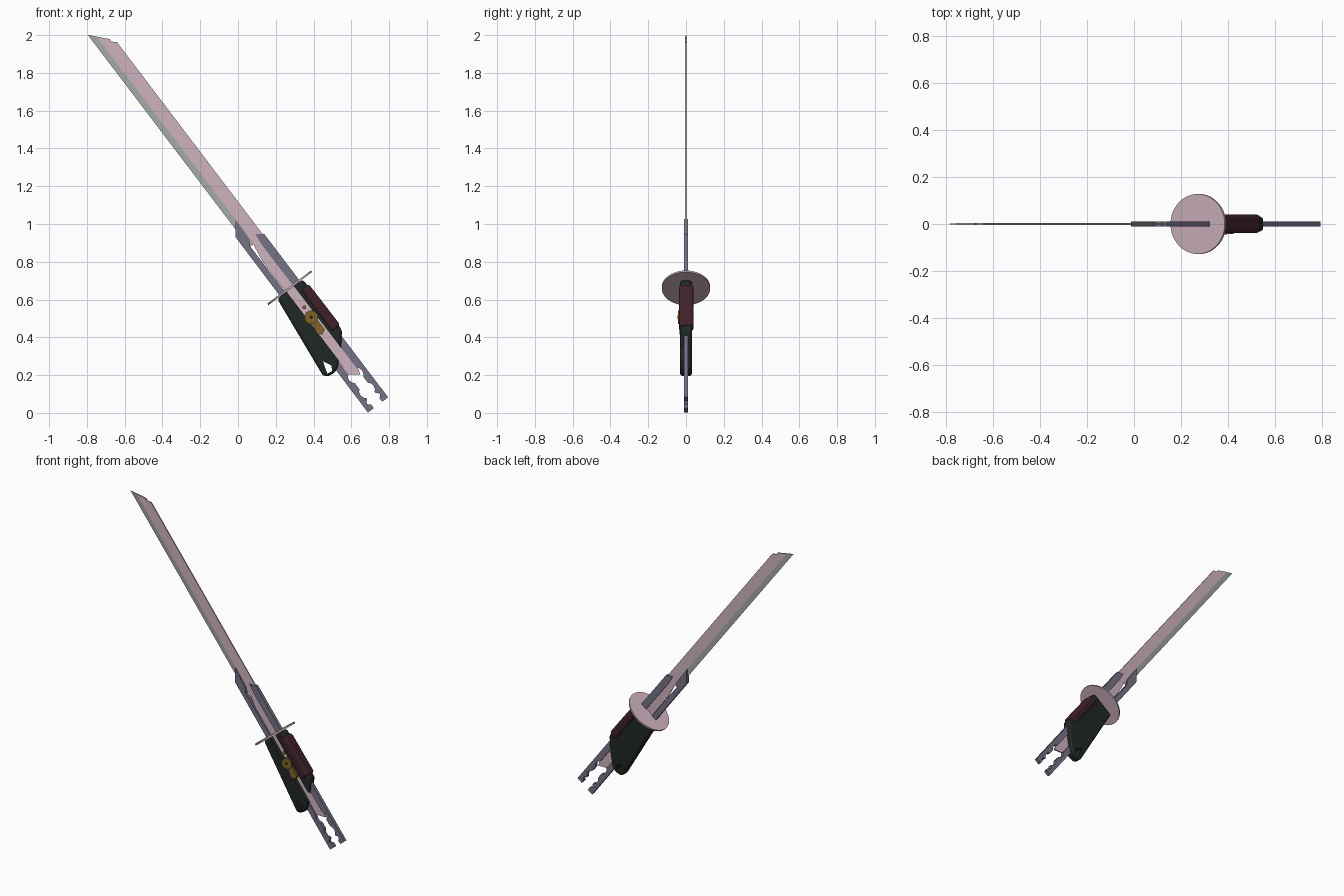
import bpy, bmesh, math
from mathutils import Matrix, Vector

if "Cube" in bpy.data.objects:
    bpy.data.objects.remove(bpy.data.objects["Cube"])

# Sword frame: local x runs across the blade, local z towards the tip, origin at the guard
V = Vector((0.796, 0, 0.605)).normalized()
U = Vector((-V.z, 0, V.x))
FRAME = Matrix(((V.x, 0, U.x, 0.274), (0, 1, 0, 0), (V.z, 0, U.z, 0.662), (0, 0, 0, 1)))


def material(name, rgb):
    m = bpy.data.materials.new(name)
    m.diffuse_color = (*rgb, 1)
    m.use_nodes = True
    m.node_tree.nodes["Principled BSDF"].inputs["Base Color"].default_value = m.diffuse_color
    return m


PINK = material("pink_steel", (0.63, 0.45, 0.53))
EDGE = material("edge_steel", (0.40, 0.43, 0.41))
RAIL = material("rail_metal", (0.18, 0.17, 0.24))
GREEN = material("dark_green", (0.014, 0.021, 0.017))
MAROON = material("maroon", (0.05, 0.015, 0.023))
GOLD = material("gold", (0.22, 0.13, 0.02))


def finish(name, bm, mat):
    bmesh.ops.recalc_face_normals(bm, faces=bm.faces)
    me = bpy.data.meshes.new(name)
    bm.to_mesh(me)
    bm.free()
    ob = bpy.data.objects.new(name, me)
    bpy.context.collection.objects.link(ob)
    ob.matrix_world = FRAME
    if mat:
        me.materials.append(mat)
    return ob


def prism(name, pts, y0, y1, mat=None, bevel=0, segs=3):
    """Extrude an (across, along) outline from y0 to y1."""
    bm = bmesh.new()
    f = bm.faces.new([bm.verts.new((t, y0, s)) for t, s in pts])
    r = bmesh.ops.extrude_face_region(bm, geom=[f])
    bmesh.ops.translate(bm, vec=(0, y1 - y0, 0),
                        verts=[g for g in r["geom"] if isinstance(g, bmesh.types.BMVert)])
    ob = finish(name, bm, mat)
    if bevel:
        b = ob.modifiers.new("round", "BEVEL")
        b.width, b.segments, b.limit_method = bevel, segs, "ANGLE"
        for p in ob.data.polygons:
            p.use_smooth = False
    return ob


def disc(name, loc, r, depth, mat, along="Y", scale_y=1, n=32):
    bm = bmesh.new()
    m = Matrix.Translation(loc)
    if along == "Y":
        m = m @ Matrix.Rotation(math.pi / 2, 4, "X")
    else:
        m = m @ Matrix.Diagonal((1, scale_y, 1, 1))
    bmesh.ops.create_cone(bm, cap_ends=True, segments=n, radius1=r, radius2=r, depth=depth, matrix=m)
    return finish(name, bm, mat)


def cut(ob, cutter):
    m = ob.modifiers.new("cut", "BOOLEAN")
    m.object, m.operation, m.solver = cutter, "DIFFERENCE", "EXACT"
    cutter.hide_render = True
    cutter.hide_viewport = True
    cutter.display_type = "WIRE"


# Blade body with broken tip, running through the grip as a tang
prism("blade", [(-0.009, 1.677), (0.039, 1.624), (0.036, 1.612), (0.045, 1.602), (0.059, 1.589),
                (0.058, 0.27), (0.03, 0.2), (0.026, -0.50), (0.042, -0.519), (0.02, -0.591),
                (-0.039, -0.546), (-0.03, -0.50), (-0.03, 0.2), (-0.009, 0.33)],
      -0.004, 0.004, PINK)

# Ground cutting edge: a wedge narrowing to a line
bm = bmesh.new()
v = [bm.verts.new(p) for p in [(-0.009, -0.004, 0.3), (-0.009, 0.004, 0.3), (-0.041, 0, 0.3),
                               (-0.009, -0.004, 1.677), (-0.009, 0.004, 1.677), (-0.041, 0, 1.713)]]
for ids in [(0, 1, 2), (3, 4, 5), (0, 1, 4, 3), (1, 2, 5, 4), (2, 0, 3, 5)]:
    bm.faces.new([v[i] for i in ids])
finish("cutting_edge", bm, EDGE)


# Side rails with scalloped inner edges at the pommel end
def scallops(inner, side):
    pts = []
    for s, h in [(-0.58, 0.030), (-0.68, 0.030), (-0.735, 0.016)]:
        for a, d in [(1, 0), (0.6, 0.7), (0, 1), (-0.6, 0.7), (-1, 0)]:
            pts.append((inner + side * d * 0.015, s + a * h))
    return pts


prism("left_rail", [(-0.070, -0.776), (-0.066, 0.387), (-0.009, 0.463), (-0.014, 0.334), (-0.034, 0.304)]
      + scallops(-0.031, -1) + [(-0.031, -0.776)], -0.011, 0.011, RAIL)
prism("right_rail", [(0.064, -0.776), (0.065, 0.307), (0.027, 0.336), (0.020, 0.263)]
      + scallops(0.025, 1) + [(0.025, -0.776)], -0.011, 0.011, RAIL)

# Oval guard
disc("guard", (0, 0, 0), 0.145, 0.010, PINK, along="Z", scale_y=0.128 / 0.145, n=48)

# Grip shell, open at the front to show the tang
grip = prism("grip", [(-0.088, -0.006), (-0.142, -0.480), (-0.120, -0.495), (-0.085, -0.503),
                      (-0.055, -0.490), (0.016, -0.425), (0.086, -0.345), (0.082, -0.006)],
             -0.032, 0.032, GREEN, bevel=0.016)
cut(grip, prism("slot_cutter", [(-0.026, -0.7), (0.024, -0.7), (0.024, 0.05), (-0.026, 0.05)], -0.1, 0.0))
cut(grip, prism("hole_cutter", [(-0.095, -0.415), (-0.117, -0.482), (-0.090, -0.486), (-0.072, -0.462)], -0.1, 0.1))

# Maroon wrap along the back of the grip
wrap = prism("grip_wrap", [(0.038, -0.044), (0.038, -0.322), (0.094, -0.318), (0.092, -0.044)],
             -0.038, 0.040, MAROON, bevel=0.014)

# Gold pivot, arm and pin
disc("pivot", (-0.004, -0.02, -0.193), 0.036, 0.044, GOLD)
disc("pivot_cap", (-0.004, -0.042, -0.193), 0.009, 0.006, GREEN, n=16)
prism("pivot_arm", [(-0.018, -0.205), (0.014, -0.205), (0.014, -0.288), (-0.012, -0.300), (-0.030, -0.285)],
      -0.034, -0.002, GOLD)
disc("tang_pin", (-0.001, -0.008, -0.129), 0.010, 0.014, GOLD, n=16)
